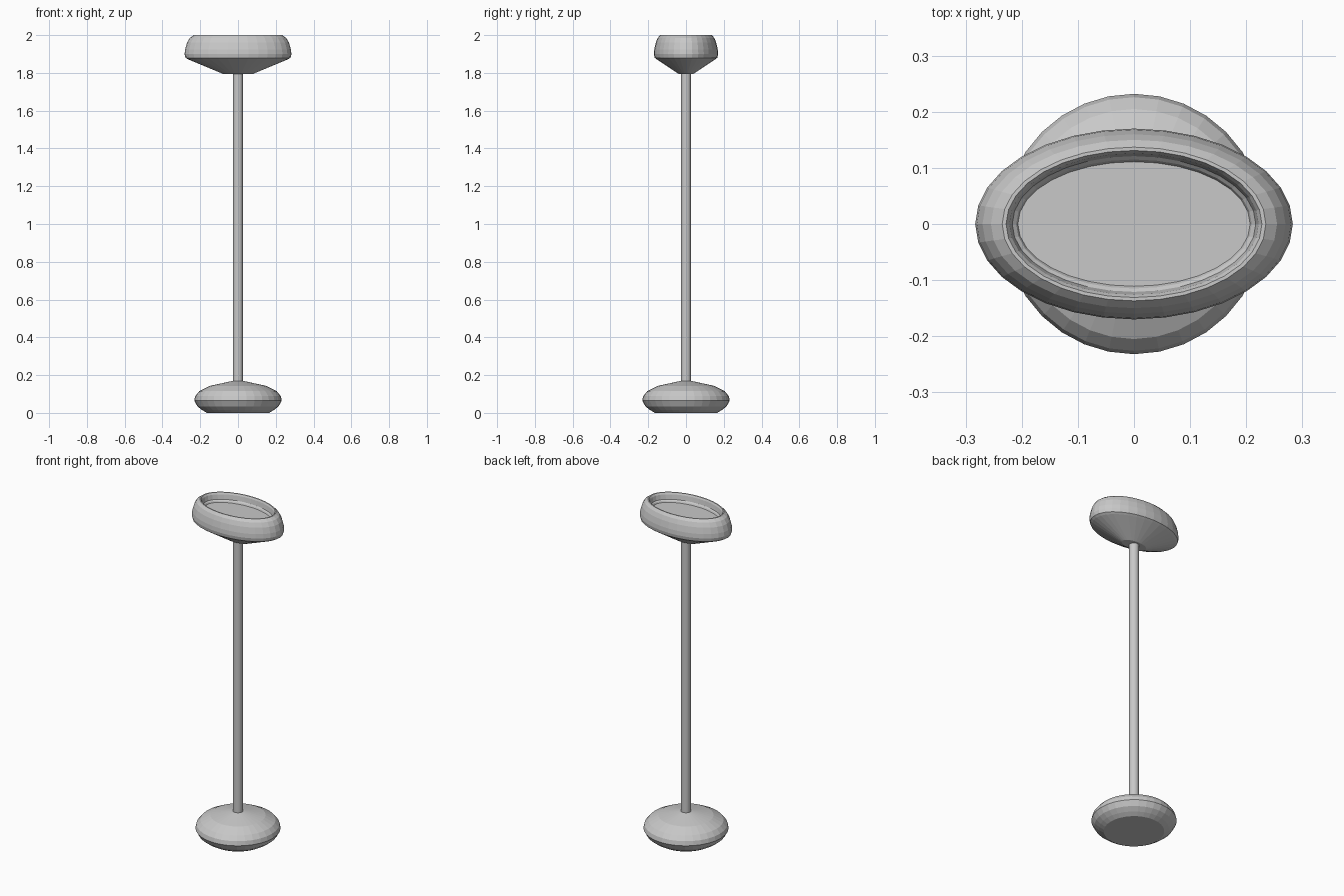
import bpy, bmesh, math

cube = bpy.data.objects.get("Cube")
if cube:
    bpy.data.objects.remove(cube)

grey = bpy.data.materials.new("light_grey")
grey.use_nodes = True
color = (0.58, 0.58, 0.58, 1)
grey.diffuse_color = color
grey.node_tree.nodes["Principled BSDF"].inputs["Base Color"].default_value = color


def lathe(name, rings, sides):
    """Stack elliptical rings (rx, ry, z), bridge them and cap both ends."""
    bm = bmesh.new()
    loops = []
    for rx, ry, z in rings:
        angles = [2 * math.pi * i / sides for i in range(sides)]
        loops.append([bm.verts.new((rx * math.cos(a), ry * math.sin(a), z)) for a in angles])
    for low, high in zip(loops, loops[1:]):
        for i in range(sides):
            j = (i + 1) % sides
            bm.faces.new((low[i], low[j], high[j], high[i]))
    bm.faces.new(loops[0][::-1])
    bm.faces.new(loops[-1])
    mesh = bpy.data.meshes.new(name)
    bm.to_mesh(mesh)
    bm.free()
    mesh.materials.append(grey)
    obj = bpy.data.objects.new(name, mesh)
    bpy.context.collection.objects.link(obj)
    return obj


# Rounded, weighted foot
foot = [(0.165, 0), (0.19, 0.015), (0.215, 0.035), (0.232, 0.065), (0.226, 0.09),
        (0.205, 0.115), (0.15, 0.143), (0.035, 0.168)]
lathe("base", [(r, r, z) for r, z in foot], 32)

# Pole
lathe("pole", [(0.027, 0.027, 0.15), (0.027, 0.027, 1.81)], 32)

# Oval head: funnel underside, rounded wall, rim and stepped recess
lathe("oval_head", [
    (0.08, 0.04, 1.795),
    (0.265, 0.155, 1.872),
    (0.278, 0.166, 1.88),
    (0.283, 0.17, 1.9),
    (0.28, 0.168, 1.925),
    (0.27, 0.16, 1.96),
    (0.255, 0.15, 1.985),
    (0.235, 0.137, 2.0),
    (0.228, 0.131, 2.0),
    (0.222, 0.126, 1.99),
    (0.217, 0.121, 1.962),
    (0.21, 0.115, 1.956),
    (0.207, 0.111, 1.948),
], 32)
